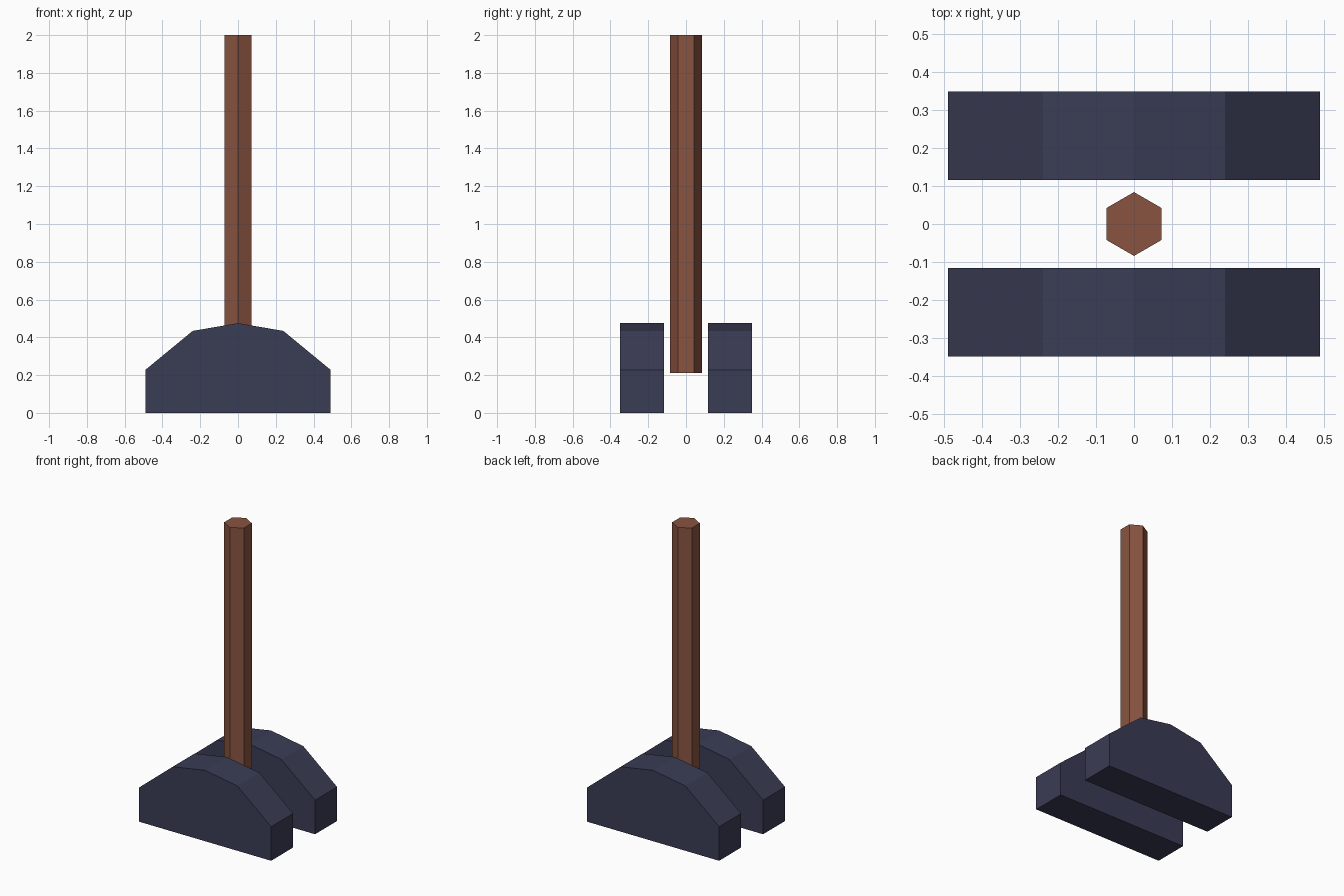
import bpy, bmesh, math

if "Cube" in bpy.data.objects:
    bpy.data.objects.remove(bpy.data.objects["Cube"])


def material(name, rgb):
    m = bpy.data.materials.new(name)
    m.diffuse_color = (*rgb, 1)
    m.use_nodes = True
    m.node_tree.nodes["Principled BSDF"].inputs["Base Color"].default_value = m.diffuse_color
    return m


def prism(name, profile, direction, mat):
    """Extrude a closed flat profile into a capped solid."""
    bm = bmesh.new()
    face = bm.faces.new([bm.verts.new(p) for p in profile])
    ext = bmesh.ops.extrude_face_region(bm, geom=[face], use_keep_orig=True)
    moved = [g for g in ext["geom"] if isinstance(g, bmesh.types.BMVert)]
    bmesh.ops.translate(bm, verts=moved, vec=direction)
    bmesh.ops.recalc_face_normals(bm, faces=bm.faces)
    mesh = bpy.data.meshes.new(name)
    bm.to_mesh(mesh)
    bm.free()
    mesh.materials.append(mat)
    obj = bpy.data.objects.new(name, mesh)
    bpy.context.collection.objects.link(obj)
    return obj


stone = material("dark_stone", (0.042, 0.045, 0.09))
wood = material("brown_wood", (0.25, 0.088, 0.052))

# Two humped base blocks, one each side of the post
half = [(0.49, 0), (0.49, 0.228), (0.24, 0.434)]
outline = half + [(0, 0.475)] + [(-x, z) for x, z in reversed(half)]
for name, y in (("front_base_block", -0.349), ("back_base_block", 0.116)):
    prism(name, [(x, y, z) for x, z in outline], (0, 0.233, 0), stone)

# Hexagonal post held above the ground between the blocks
ring = [math.radians(90 + 60 * i) for i in range(6)]
prism("post", [(0.084 * math.cos(a), 0.084 * math.sin(a), 0.21) for a in ring],
      (0, 0, 1.79), wood)
